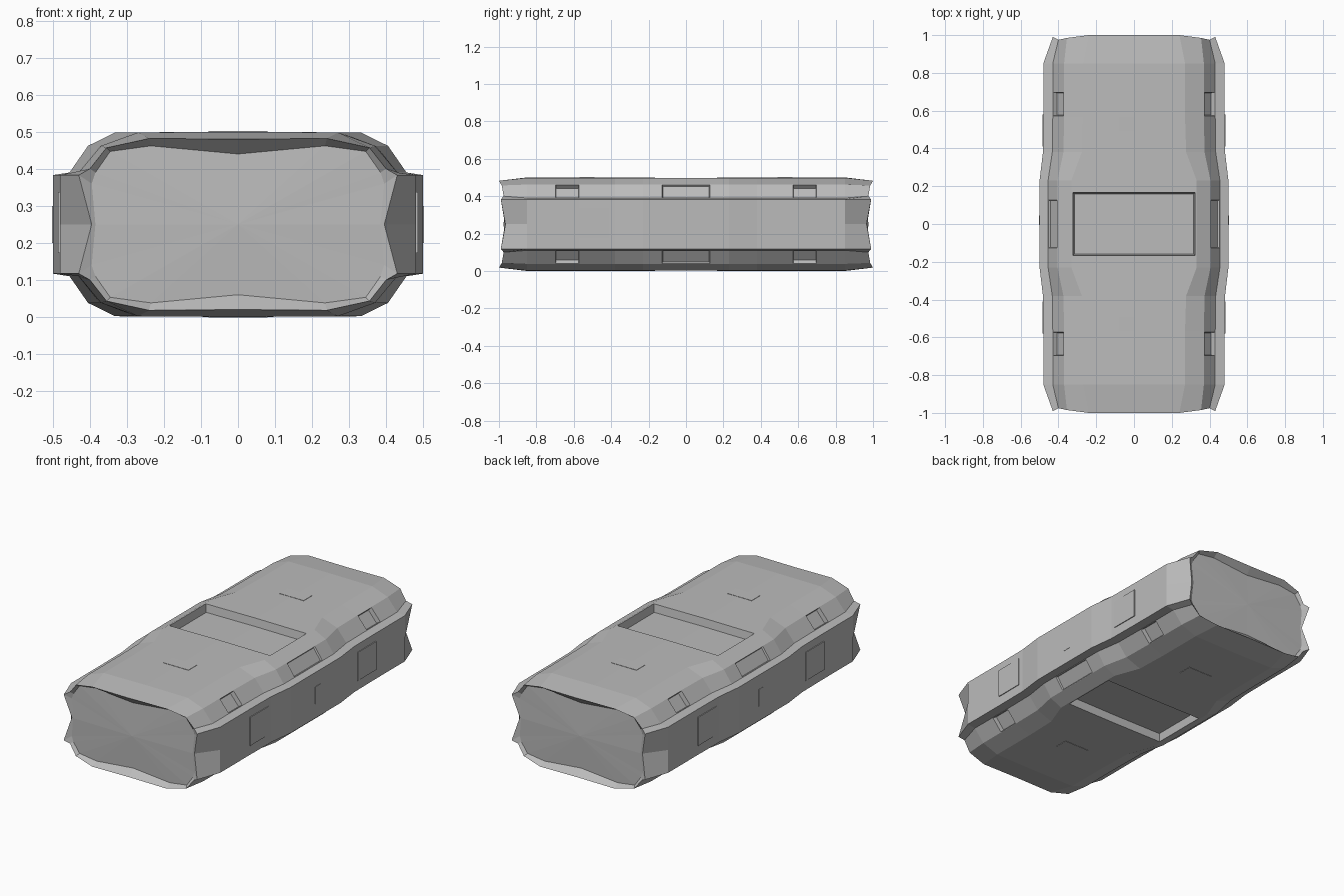
import bpy, bmesh
from mathutils import Vector

if "Cube" in bpy.data.objects:
    bpy.data.objects.remove(bpy.data.objects["Cube"])

MID_Z = 0.25
grey = bpy.data.materials.new("hull grey")
grey.use_nodes = True
grey.diffuse_color = (0.5, 0.5, 0.5, 1)
grey.node_tree.nodes["Principled BSDF"].inputs["Base Color"].default_value = (0.5, 0.5, 0.5, 1)


def finish(bm, name):
    bmesh.ops.recalc_face_normals(bm, faces=bm.faces)
    mesh = bpy.data.meshes.new(name)
    bm.to_mesh(mesh)
    bm.free()
    obj = bpy.data.objects.new(name, mesh)
    obj.location.z = MID_Z
    mesh.materials.append(grey)
    bpy.context.collection.objects.link(obj)
    return obj


def full_ring(quarter):
    """Mirror a quarter profile, side middle to top middle, all the way round."""
    right = quarter + [(x, y, -z) for x, y, z in quarter[:0:-1]]
    top = [(-x, y, z) for x, y, z in quarter[-2::-1]]
    bottom = [(-x, y, -z) for x, y, z in quarter[1:]]
    low = [(x, y, -z) for x, y, z in quarter[-2:0:-1]]
    return quarter + top + bottom + low


def section(y, wide):
    """wide blends the waist section (1) into the slimmer outer section (0)."""
    def mix(a, b):
        return a + (b - a) * wide
    return [(mix(0.48, 0.5), y, 0), (mix(0.48, 0.5), y, 0.133),
            (mix(0.43, 0.455), y, 0.14), (mix(0.37, 0.405), y, 0.212),
            (mix(0.27, 0.332), y, 0.248), (0, y, 0.25)]


# Hull: half stations, mirrored front to back
half = [section(y, w) for y, w in
        [(0.13, 1), (0.175, 1), (0.23, 1), (0.38, 0.1), (0.57, 0), (0.7, 0), (0.85, 0)]]
half.append([(0.395, 0.965, 0), (0.43, 0.99, 0.133), (0.4, 0.975, 0.15),
             (0.355, 0.985, 0.207), (0.24, 1.0, 0.232), (0, 1.0, 0.23)])
half.append([(0.385, 0.968, 0), (0.395, 0.965, 0.11), (0.385, 0.965, 0.14),
             (0.345, 0.965, 0.197), (0.235, 0.965, 0.212), (0, 0.965, 0.19)])
stations = [[(x, -y, z) for x, y, z in s] for s in reversed(half)] + half

bm = bmesh.new()
rings = [[bm.verts.new(p) for p in full_ring(s)] for s in stations]
count = len(rings[0])
for a, b in zip(rings, rings[1:]):
    for i in range(count):
        j = (i + 1) % count
        bm.faces.new((a[i], a[j], b[j], b[i]))
# Faceted end caps
for ring, y in ((rings[0], -0.975), (rings[-1], 0.975)):
    hub = bm.verts.new((0, y, 0))
    for i in range(count):
        bm.faces.new((ring[i], ring[(i + 1) % count], hub))
bmesh.ops.recalc_face_normals(bm, faces=bm.faces)


def pick(test):
    return [f for f in bm.faces if test(f.calc_center_median(), f.normal)]


def recess(faces, rim, depth):
    bmesh.ops.inset_region(bm, faces=faces, thickness=rim, use_even_offset=True)
    bmesh.ops.inset_region(bm, faces=faces, thickness=rim, depth=-depth, use_even_offset=True)


# Waist slots in the top and bottom
for s in (1, -1):
    for_slot = pick(lambda c, n: abs(c.y) < 0.175 and n.z * s > 0.9 and abs(c.x) < 0.3)
    recess(for_slot, 0.008, 0.045)

# Corner notches and shallow waist recesses along the shoulders
for sx in (1, -1):
    for sz in (1, -1):
        for y, depth in ((-0.635, 0.025), (0.635, 0.025), (0, 0.01)):
            shoulder = pick(lambda c, n: abs(c.y - y) < 0.01 and 0.38 < c.x * sx < 0.45
                            and 0.15 < c.z * sz < 0.2)
            recess(shoulder, 0.003, depth)
finish(bm, "hull")


# Thin hatches
def plate(name, centre, size):
    b = bmesh.new()
    bmesh.ops.create_cube(b, size=1)
    for v in b.verts:
        v.co = Vector(centre) + Vector(c * d for c, d in zip(v.co, size))
    return finish(b, name)


for sx, side in ((1, "left"), (-1, "right")):
    plate(side + "_waist_panel", (sx * 0.5, 0.02, 0), (0.004, 0.05, 0.1))
    for sy, end in ((1, "rear"), (-1, "front")):
        plate(f"{side}_{end}_door", (sx * 0.481, sy * 0.495, 0.005), (0.009, 0.17, 0.165))
for sz, level in ((1, "top"), (-1, "bottom")):
    for sy, end in ((1, "rear"), (-1, "front")):
        plate(f"{level}_{end}_hatch", (0, sy * 0.53, sz * 0.249), (0.16, 0.08, 0.005))
